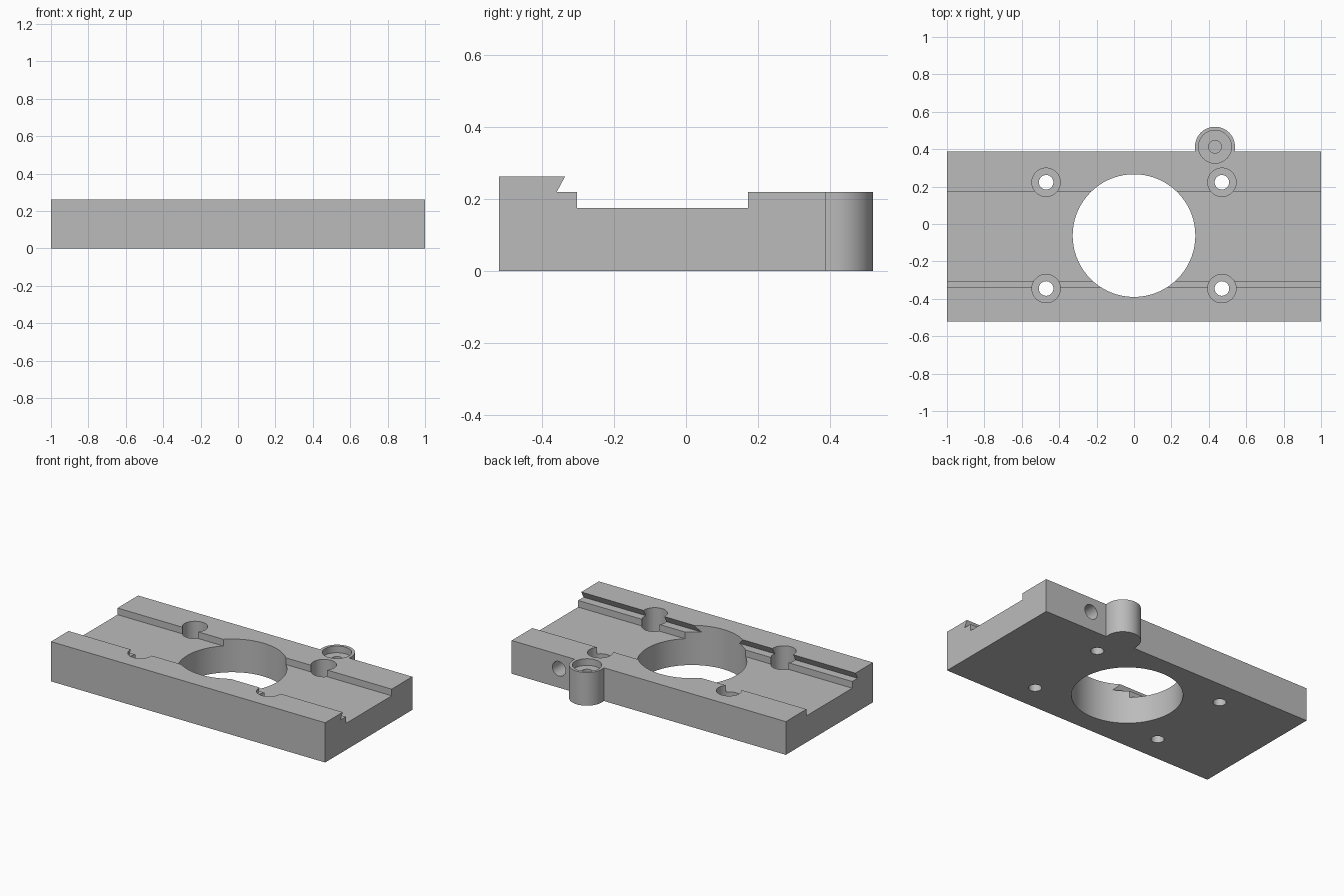
import bpy, bmesh, math
from mathutils import Matrix

if "Cube" in bpy.data.objects:
    bpy.data.objects.remove(bpy.data.objects["Cube"])

grey = bpy.data.materials.new("machined grey")
grey.diffuse_color = (0.5, 0.5, 0.5, 1)
grey.use_nodes = True
grey.node_tree.nodes["Principled BSDF"].inputs["Base Color"].default_value = grey.diffuse_color


def prism(name, points, vector):
    """Extrude a closed outline of 3D points along a vector."""
    bm = bmesh.new()
    face = bm.faces.new([bm.verts.new(p) for p in points])
    result = bmesh.ops.extrude_face_region(bm, geom=[face])
    moved = [v for v in result["geom"] if isinstance(v, bmesh.types.BMVert)]
    bmesh.ops.translate(bm, verts=moved, vec=vector)
    bmesh.ops.recalc_face_normals(bm, faces=bm.faces)
    return finish(name, bm)


def cylinder(name, center, radius, length, segments=48, rotation=Matrix()):
    bm = bmesh.new()
    bmesh.ops.create_cone(bm, cap_ends=True, segments=segments, radius1=radius,
                          radius2=radius, depth=length,
                          matrix=Matrix.Translation(center) @ rotation)
    return finish(name, bm)


def finish(name, bm):
    mesh = bpy.data.meshes.new(name)
    bm.to_mesh(mesh)
    bm.free()
    mesh.materials.append(grey)
    obj = bpy.data.objects.new(name, mesh)
    bpy.context.collection.objects.link(obj)
    return obj


def combine(target, tool, operation):
    """Apply a boolean and remove the tool."""
    tool.hide_render = True
    mod = target.modifiers.new(operation, 'BOOLEAN')
    mod.operation, mod.solver, mod.object = operation, 'EXACT', tool
    bpy.context.view_layer.objects.active = target
    bpy.ops.object.modifier_apply(modifier=mod.name)
    bpy.data.objects.remove(tool)


def drill(x, y, radius, bottom, top, segments=48):
    combine(plate, cylinder("drill", (x, y, (bottom + top) / 2), radius,
                            top - bottom, segments), 'DIFFERENCE')


# Plate: channel with a dovetail rail along the front
profile = [(-0.52, 0), (0.388, 0), (0.388, 0.219), (0.173, 0.219), (0.173, 0.175),
           (-0.304, 0.175), (-0.304, 0.219), (-0.36, 0.219), (-0.337, 0.262),
           (-0.52, 0.262)]
plate = prism("mounting_plate", [(-1, y, z) for y, z in profile], (2, 0, 0))

# Boss: round post with straight flanks running into the back edge
bx, by, br = 0.433, 0.413, 0.107
outline = [(bx + br * math.cos(a * math.pi / 32), by + br * math.sin(a * math.pi / 32), 0)
           for a in range(33)]
outline += [(bx - br, 0.34, 0), (bx + br, 0.34, 0)]
combine(plate, prism("boss", outline, (0, 0, 0.219)), 'UNION')

# Boss recess and its blind centre hole
drill(bx, by, 0.088, 0.175, 0.4)
drill(bx, by, 0.034, 0.08, 0.4, 32)

# Large centre opening
drill(0, -0.062, 0.328, -0.2, 0.5, 72)

# Counterbored screw holes
for x in (-0.47, 0.47):
    for y in (-0.345, 0.223):
        drill(x, y, 0.076, 0.09, 0.5)
        drill(x, y, 0.039, -0.2, 0.5, 32)

# Blind side hole in the back face
side = cylinder("side_drill", (0.655, 0.4, 0.125), 0.048, 0.4, 48,
                Matrix.Rotation(math.pi / 2, 4, 'X'))
combine(plate, side, 'DIFFERENCE')

# Smooth bores, sharp machined edges
bpy.ops.object.select_all(action='DESELECT')
plate.select_set(True)
bpy.context.view_layer.objects.active = plate
bpy.ops.object.shade_smooth_by_angle(angle=math.radians(30))
